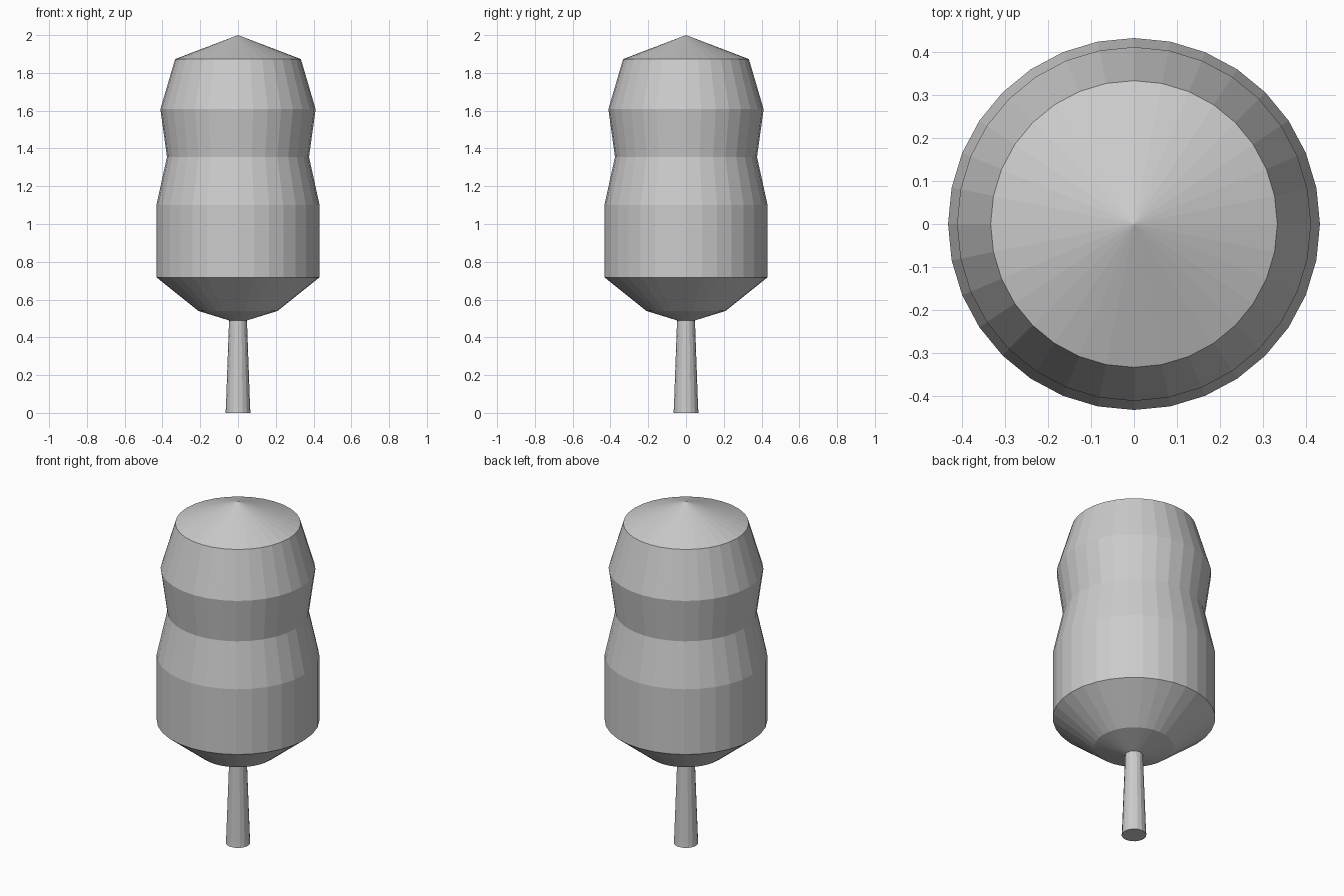
import bpy, bmesh
from math import sin, cos, tau

if "Cube" in bpy.data.objects:
    bpy.data.objects.remove(bpy.data.objects["Cube"])


def lathe(name, profile, sides):
    """Revolve (radius, height) points around z; radius 0 makes a pole."""
    bm = bmesh.new()
    rings = []
    for r, z in profile:
        n = sides if r > 0 else 1
        rings.append([bm.verts.new((r * cos(tau * i / sides), r * sin(tau * i / sides), z))
                      for i in range(n)])
    for low, high in zip(rings, rings[1:]):
        for i in range(sides):
            j = (i + 1) % sides
            if len(low) == 1:
                bm.faces.new((low[0], high[j], high[i]))
            elif len(high) == 1:
                bm.faces.new((low[i], low[j], high[0]))
            else:
                bm.faces.new((low[i], low[j], high[j], high[i]))
    # Cap open ends
    if len(rings[0]) > 1:
        bm.faces.new(rings[0][::-1])
    if len(rings[-1]) > 1:
        bm.faces.new(rings[-1])
    mesh = bpy.data.meshes.new(name)
    bm.to_mesh(mesh)
    bm.free()
    obj = bpy.data.objects.new(name, mesh)
    bpy.context.collection.objects.link(obj)
    return obj


# Tapered trunk, its top tucked inside the crown
lathe("trunk", [(0.066, 0), (0.064, 0.03), (0.047, 0.50)], 16)

# Crown with a pinched waist and pointed top
lathe("crown", [(0, 0.475), (0.21, 0.54), (0.432, 0.718), (0.432, 1.10), (0.376, 1.355),
                (0.411, 1.608), (0.333, 1.873), (0, 2.0)], 32)
